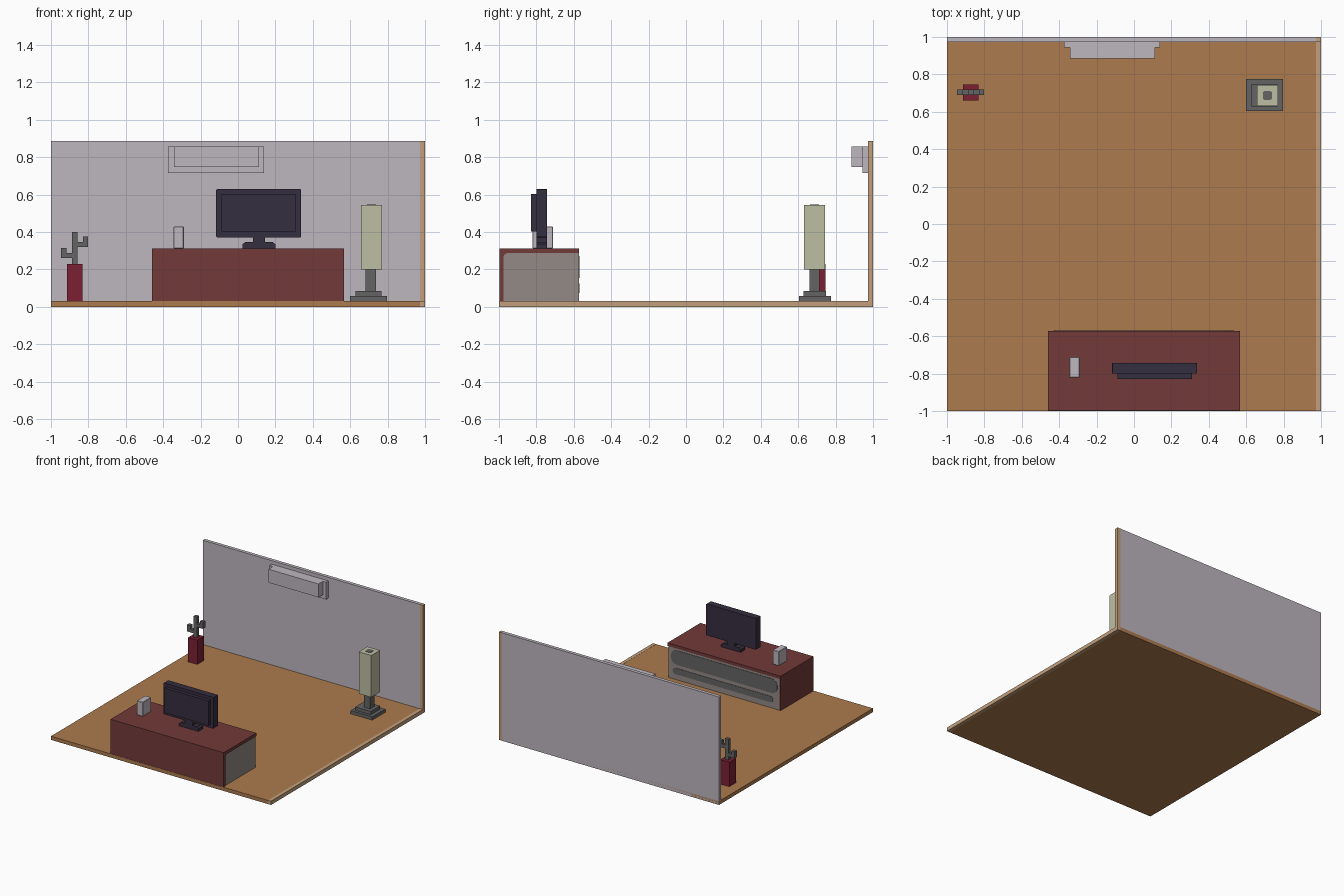
import bpy
import bmesh
import math

cube = bpy.data.objects.get("Cube")
if cube:
    bpy.data.objects.remove(cube, do_unlink=True)


def material(name, r, g, b):
    lin = [(c / 255 / 12.92) if c < 11 else ((c / 255 + 0.055) / 1.055) ** 2.4 for c in (r, g, b)]
    m = bpy.data.materials.new(name)
    m.use_nodes = True
    m.diffuse_color = (*lin, 1)
    m.node_tree.nodes["Principled BSDF"].inputs["Base Color"].default_value = (*lin, 1)
    return m


WOOD = material("floor wood", 173, 123, 78)
WALL = material("pale grey", 190, 183, 191)
TAN = material("tan edge", 196, 160, 125)
RED = material("desk red", 116, 58, 58)
PANEL = material("warm grey", 146, 138, 134)
SLOT = material("dark grey", 100, 100, 101)
CREAM = material("lamp cream", 190, 191, 163)
SCREEN = material("monitor dark", 53, 46, 62)
POT = material("pot crimson", 124, 32, 51)


def finish(name, bm, mat):
    bmesh.ops.recalc_face_normals(bm, faces=bm.faces)
    me = bpy.data.meshes.new(name)
    bm.to_mesh(me)
    bm.free()
    me.materials.append(mat)
    ob = bpy.data.objects.new(name, me)
    bpy.context.scene.collection.objects.link(ob)
    return ob


def box(name, x, y, z, mat, bevel=0, axis=None):
    """Box from (min, max) ranges; bevel rounds the edges parallel to axis, or all edges."""
    bm = bmesh.new()
    bmesh.ops.create_cube(bm, size=1)
    for v in bm.verts:
        v.co = [sum(r) / 2 + c * (r[1] - r[0]) for r, c in zip((x, y, z), v.co)]
    if bevel:
        edges = [e for e in bm.edges if axis is None
                 or abs((e.verts[0].co - e.verts[1].co)[axis]) > 1e-5]
        bmesh.ops.bevel(bm, geom=edges, offset=bevel, segments=1 if axis is None else 5,
                        profile=0.5, affect='EDGES')
    return finish(name, bm, mat)


def prism(name, points, axis, lo, hi, mat):
    """Closed outline extruded along x (points are y, z) or y (points are x, z)."""
    bm = bmesh.new()
    place = (lambda a, b, t: (t, a, b)) if axis == 'x' else (lambda a, b, t: (a, t, b))
    rings = [[bm.verts.new(place(a, b, t)) for a, b in points] for t in (lo, hi)]
    bm.faces.new(rings[0])
    bm.faces.new(rings[1])
    n = len(points)
    for i in range(n):
        j = (i + 1) % n
        bm.faces.new((rings[0][i], rings[0][j], rings[1][j], rings[1][i]))
    return finish(name, bm, mat)


# Room: floor, back wall and the tan L-shaped end trim
box("floor", (-1, 0.972), (-1, 1), (0, 0.03), WOOD)
box("back_wall", (-1, 0.972), (0.972, 1), (0.001, 0.887), WALL)
prism("end_trim", [(-1, 0), (1, 0), (1, 0.887), (0.972, 0.887), (0.972, 0.031), (-1, 0.031)],
      'x', 0.972, 1, TAN)

# Desk: red shell wrapped over a grey body with a rounded upper front corner
arc = [(-0.955 - 0.02 * math.cos(a), 0.267 + 0.02 * math.sin(a))
       for a in [i * math.pi / 12 for i in range(7)]]
shell = [(-0.998, 0.03), (-0.975, 0.03)] + arc + [(-0.573, 0.287), (-0.573, 0.313), (-0.998, 0.313)]
prism("desk_shell", shell, 'x', -0.46, 0.568, RED)
body = [(-0.975, 0.03)] + arc + [(-0.573, 0.287), (-0.573, 0.03)]
prism("desk_body", body, 'x', -0.448, 0.562, PANEL)
box("desk_left_side", (-0.46, -0.448), (-0.975, -0.573), (0.03, 0.288), RED)
# Rounded slots on the rear of the desk
box("desk_wide_slot", (-0.43, 0.535), (-0.575, -0.570), (0.155, 0.272), SLOT, 0.05, 1)
box("desk_thin_slot", (-0.39, 0.52), (-0.575, -0.570), (0.075, 0.125), SLOT, 0.022, 1)

# Monitor
box("monitor_case", (-0.117, 0.338), (-0.80, -0.743), (0.372, 0.629), SCREEN, 0.006, 1)
box("monitor_front", (-0.087, 0.311), (-0.828, -0.799), (0.402, 0.604), SCREEN)
foot = [(0.025, 0.313), (0.2, 0.313), (0.2, 0.335), (0.185, 0.347),
        (0.145, 0.347), (0.145, 0.373), (0.08, 0.373), (0.08, 0.347), (0.04, 0.347), (0.025, 0.335)]
prism("monitor_stand", foot, 'y', -0.80, -0.743, SCREEN)

# Small block on the desk
box("desk_speaker", (-0.344, -0.29), (-0.822, -0.712), (0.313, 0.43), WALL, 0.003)

# Air conditioner on the wall
box("cooler_back_plate", (-0.373, 0.14), (0.943, 0.973), (0.716, 0.858), WALL)
box("cooler_body", (-0.343, 0.112), (0.885, 0.944), (0.748, 0.858), WALL)

# Floor lamp
box("lamp_base", (0.6, 0.797), (0.604, 0.774), (0.03, 0.057), SLOT)
box("lamp_step", (0.627, 0.768), (0.627, 0.748), (0.057, 0.085), SLOT)
box("lamp_stem", (0.682, 0.738), (0.66, 0.715), (0.085, 0.202), SLOT)
box("lamp_shade", (0.657, 0.77), (0.63, 0.743), (0.2, 0.544), CREAM)
box("lamp_top_opening", (0.689, 0.738), (0.663, 0.711), (0.541, 0.547), SLOT, 0.012, 2)

# Cactus in a pot
box("pot", (-0.915, -0.832), (0.66, 0.745), (0.03, 0.23), POT)
cactus_y = (0.69, 0.719)
box("cactus_trunk", (-0.888, -0.857), cactus_y, (0.229, 0.401), SLOT)
left_arm = [(-0.887, 0.26), (-0.887, 0.287), (-0.917, 0.287), (-0.917, 0.316), (-0.946, 0.316), (-0.946, 0.26)]
right_arm = [(-0.858, 0.319), (-0.858, 0.347), (-0.83, 0.347), (-0.83, 0.375), (-0.801, 0.375), (-0.801, 0.319)]
prism("cactus_right_arm", left_arm, 'y', *cactus_y, SLOT)
prism("cactus_left_arm", right_arm, 'y', *cactus_y, SLOT)
